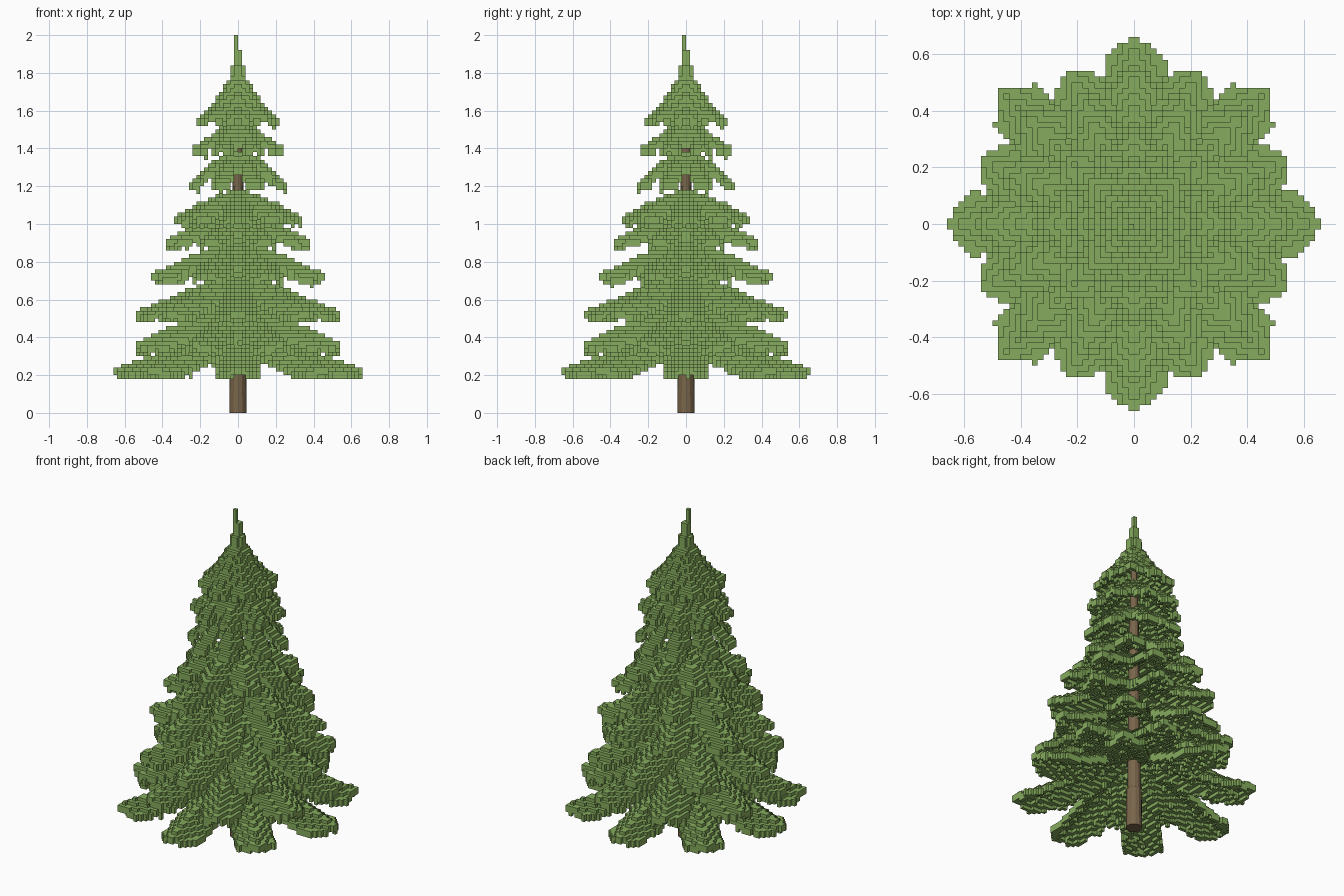
import bpy, bmesh, math, random

if "Cube" in bpy.data.objects:
    bpy.data.objects.remove(bpy.data.objects["Cube"])

random.seed(4)
V = 0.02  # block size


def material(name, rgb):
    m = bpy.data.materials.new(name)
    m.diffuse_color = (*rgb, 1)
    m.use_nodes = True
    m.node_tree.nodes["Principled BSDF"].inputs["Base Color"].default_value = m.diffuse_color
    return m


def add_object(name, bm, mat):
    me = bpy.data.meshes.new(name)
    bm.to_mesh(me)
    bm.free()
    me.materials.append(mat)
    bpy.context.collection.objects.link(bpy.data.objects.new(name, me))


green = material("needle_green", (0.24, 0.41, 0.11))
brown = material("bark_brown", (0.19, 0.13, 0.07))

# Branch layers: radius, rotated half a step?, half width, ridge height at tip / middle / root
LAYERS = [
    (0.665, 0, 0.110, 0.23, 0.34, 0.47),
    (0.590, 1, 0.110, 0.36, 0.48, 0.60),
    (0.550, 0, 0.105, 0.53, 0.64, 0.76),
    (0.490, 1, 0.095, 0.73, 0.83, 0.92),
    (0.415, 1, 0.080, 0.91, 1.00, 1.09),
    (0.340, 0, 0.080, 1.03, 1.12, 1.18),
    (0.290, 1, 0.055, 1.19, 1.32, 1.38),
    (0.265, 1, 0.060, 1.39, 1.48, 1.58),
    (0.225, 0, 0.065, 1.55, 1.66, 1.86),
]

# Corners of each block side
FACES = {
    (1, 0, 0): ((1, 0, 0), (1, 1, 0), (1, 1, 1), (1, 0, 1)),
    (-1, 0, 0): ((0, 0, 0), (0, 0, 1), (0, 1, 1), (0, 1, 0)),
    (0, 1, 0): ((0, 1, 0), (0, 1, 1), (1, 1, 1), (1, 1, 0)),
    (0, -1, 0): ((0, 0, 0), (1, 0, 0), (1, 0, 1), (0, 0, 1)),
    (0, 0, 1): ((0, 0, 1), (1, 0, 1), (1, 1, 1), (0, 1, 1)),
    (0, 0, -1): ((0, 0, 0), (0, 1, 0), (1, 1, 0), (1, 0, 0)),
}


def layer_blocks(R, turned, width, z_tip, z_mid, z_root):
    """Eight drooping roof-shaped branches, sampled on the block grid."""
    cells = set()
    n = math.ceil(R / V)
    step = math.tau / 8
    for i in range(-n, n):
        for j in range(-n, n):
            x, y = (i + 0.5) * V, (j + 0.5) * V
            r, a = math.hypot(x, y), math.atan2(y, x) - turned * step / 2
            a -= round(a / step) * step
            u, v = r * math.cos(a), abs(r * math.sin(a))
            if u > R or v > min(width, 0.02 + 0.34 * u, (R - u) * 1.3 + 0.01):
                continue
            t = u / R
            ridge = (z_root * (1 - t) * (1 - 2 * t) + 4 * z_mid * t * (1 - t)
                     + z_tip * t * (2 * t - 1))
            top = ridge + 0.015 - 0.65 * v
            bottom = top - 0.042
            if random.random() < 0.1:
                bottom -= V
            bottom = max(bottom, z_tip - 0.06)
            k0 = math.floor(bottom / V + 0.5)
            k1 = max(k0 + 2, math.floor(top / V + 0.5))
            cells.update((i, j, k) for k in range(k0, k1))
    return cells


def block_object(name, cells, mat):
    """Outer skin of a set of grid blocks."""
    bm = bmesh.new()
    verts = {}

    def vert(p):
        if p not in verts:
            verts[p] = bm.verts.new([c * V for c in p])
        return verts[p]

    for c in cells:
        for d, quad in FACES.items():
            if (c[0] + d[0], c[1] + d[1], c[2] + d[2]) not in cells:
                bm.faces.new([vert((c[0] + q[0], c[1] + q[1], c[2] + q[2])) for q in quad])
    add_object(name, bm, mat)


# Needles: all branch layers joined, plus the pointed top
needles = set()
for layer in LAYERS:
    needles |= layer_blocks(*layer)
for k in range(85, 100):
    rad = 0.06 - 0.0045 * (k - 85)
    for i in range(-3, 3):
        for j in range(-3, 3):
            if (i, j) == (-1, -1) or math.hypot(i + 0.5, j + 0.5) * V < rad:
                needles.add((i, j, k))
block_object("needles", needles, green)

# Trunk: thicker foot and a slim tapering stem
bm = bmesh.new()
rings = []
for r, z in ((0.046, 0), (0.043, 0.24), (0.038, 0.25), (0.027, 1.30), (0.015, 1.70)):
    rings.append([bm.verts.new((r * math.cos(k * math.tau / 12), r * math.sin(k * math.tau / 12), z))
                  for k in range(12)])
for lo, hi in zip(rings, rings[1:]):
    for k in range(12):
        bm.faces.new((lo[k], lo[(k + 1) % 12], hi[(k + 1) % 12], hi[k]))
bm.faces.new(rings[0][::-1])
bm.faces.new(rings[-1])
add_object("trunk", bm, brown)
